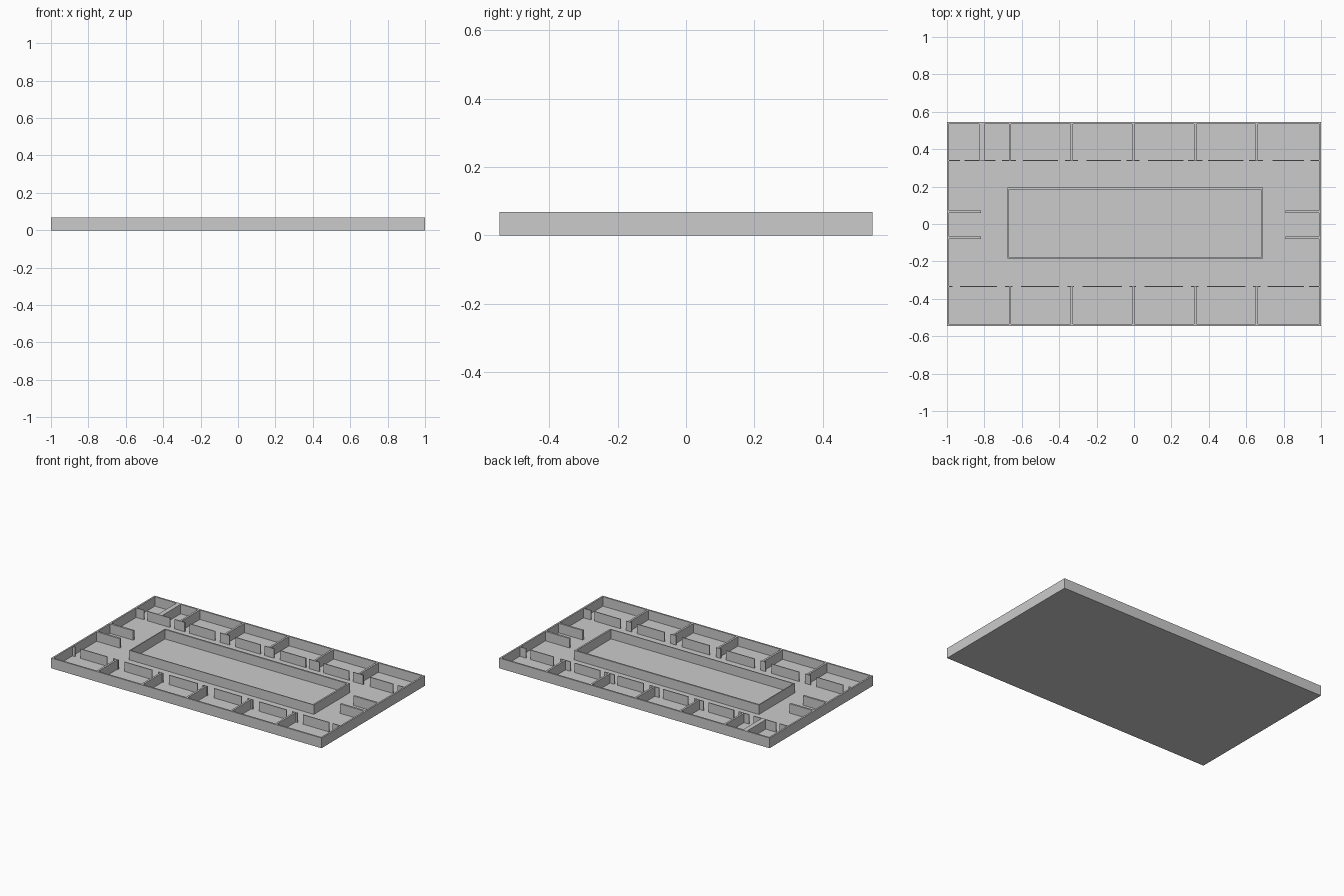
import bpy, bmesh
from mathutils import Matrix, Vector

if "Cube" in bpy.data.objects:
    bpy.data.objects.remove(bpy.data.objects["Cube"])

H, FLOOR = 0.068, 0.005   # wall height, floor thickness
X, Y, T = 1.0, 0.546, 0.011


def boxes(name, rects, z0=FLOOR, z1=H):
    """One object made of upright boxes, each given as (x0, x1, y0, y1)."""
    bm = bmesh.new()
    for x0, x1, y0, y1 in rects:
        mid = Vector(((x0 + x1) / 2, (y0 + y1) / 2, (z0 + z1) / 2))
        size = Matrix.Diagonal((x1 - x0, y1 - y0, z1 - z0, 1))
        bmesh.ops.create_cube(bm, size=1, matrix=Matrix.Translation(mid) @ size)
    me = bpy.data.meshes.new(name)
    bm.to_mesh(me)
    bm.free()
    ob = bpy.data.objects.new(name, me)
    bpy.context.collection.objects.link(ob)
    return ob


def ring(name, outer, inner, z0, z1):
    """Rectangular wall between two (x0, x1, y0, y1) outlines."""
    bm = bmesh.new()
    loops = []
    for (x0, x1, y0, y1), z in ((outer, z0), (outer, z1), (inner, z1), (inner, z0)):
        loops.append([bm.verts.new((x, y, z)) for x, y in
                      ((x0, y0), (x1, y0), (x1, y1), (x0, y1))])
    for a, b in zip(loops, loops[1:] + loops[:1]):
        for i in range(4):
            j = (i + 1) % 4
            bm.faces.new((a[i], a[j], b[j], b[i]))
    bmesh.ops.recalc_face_normals(bm, faces=bm.faces)
    me = bpy.data.meshes.new(name)
    bm.to_mesh(me)
    bm.free()
    bpy.context.collection.objects.link(bpy.data.objects.new(name, me))


# Floor slab and perimeter wall
boxes("floor", [(-X + T, X - T, -Y + T, Y - T)], 0, FLOOR)
ring("outer_wall", (-X, X, -Y, Y), (-X + T, X - T, -Y + T, Y - T), 0, H)

# Central courtyard wall
ring("courtyard_wall", (-0.676, 0.69, -0.184, 0.195), (-0.669, 0.679, -0.178, 0.184), FLOOR, H)

# Room partitions along the front and back
xs = [-0.663, -0.333, -0.003, 0.327, 0.657]
h = 0.0065
boxes("back_partitions", [(x - h, x + h, 0.343, Y - T) for x in xs]
      + [(-0.83, -0.799, 0.343, Y - T)])
boxes("front_partitions", [(x - h, x + h, -Y + T, -0.337) for x in xs])

# Corridor walls with door gaps
w = 0.003
back = [(-0.989, -0.93), (-0.905, -0.74), (-0.705, -0.63), (-0.593, -0.405),
        (-0.37, -0.3), (-0.255, -0.07), (-0.04, 0.03), (0.075, 0.265),
        (0.29, 0.365), (0.395, 0.585), (0.615, 0.69), (0.74, 0.91), (0.945, 0.989)]
front = [(-0.989, -0.97), (-0.93, -0.733), (-0.69, -0.65), (-0.605, -0.4),
         (-0.355, -0.32), (-0.275, -0.065), (-0.025, 0.01), (0.057, 0.263),
         (0.305, 0.345), (0.39, 0.595), (0.635, 0.675), (0.715, 0.91), (0.935, 0.989)]
boxes("back_corridor_wall", [(a, b, 0.34 - w, 0.34 + w) for a, b in back])
boxes("front_corridor_wall", [(a, b, -0.334 - w, -0.334 + w) for a, b in front])

# Short wall pairs at both ends
boxes("end_walls", [r for y in (0.066, -0.074) for r in
                    ((-X + T, -0.817, y - h, y + h), (0.811, X - T, y - h, y + h))])
